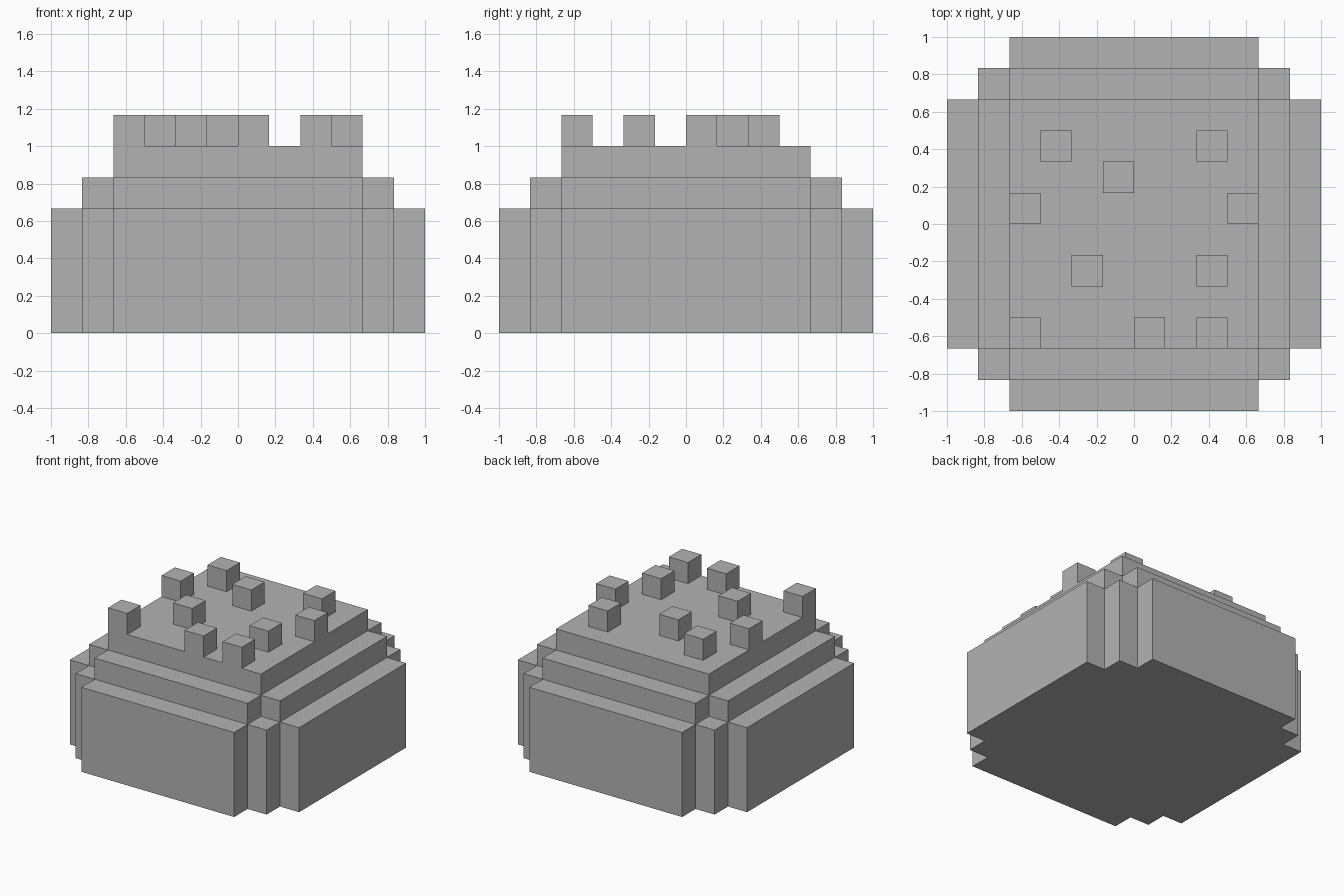
import bpy
import bmesh

cube = bpy.data.objects.get("Cube")
if cube:
    bpy.data.objects.remove(cube, do_unlink=True)

U = 1 / 6  # side of one block

grey = bpy.data.materials.new("plain_grey")
grey.use_nodes = True
colour = (0.45, 0.45, 0.45, 1)
grey.diffuse_color = colour
grey.node_tree.nodes["Principled BSDF"].inputs["Base Color"].default_value = colour


def prism(name, outline, bottom, top):
    """Extrude a counter-clockwise outline, given in blocks, between two heights."""
    bm = bmesh.new()
    face = bm.faces.new([bm.verts.new((x * U, y * U, bottom * U)) for x, y in outline])
    raised = bmesh.ops.extrude_face_region(bm, geom=[face], use_keep_orig=True)
    verts = [g for g in raised["geom"] if isinstance(g, bmesh.types.BMVert)]
    bmesh.ops.translate(bm, verts=verts, vec=(0, 0, (top - bottom) * U))
    bmesh.ops.recalc_face_normals(bm, faces=bm.faces)
    mesh = bpy.data.meshes.new(name)
    bm.to_mesh(mesh)
    bm.free()
    mesh.materials.append(grey)
    obj = bpy.data.objects.new(name, mesh)
    bpy.context.collection.objects.link(obj)
    return obj


def four_corners(corner):
    """Repeat one stepped corner by quarter turns to close the outline."""
    outline = []
    for _ in range(4):
        outline += corner
        corner = [(-y, x) for x, y in corner]
    return outline


# Stepped body, each tier narrower than the one below
prism("base_tier", four_corners([(6, 4), (5, 4), (5, 5), (4, 5), (4, 6)]), 0, 4)
prism("middle_tier", four_corners([(5, 4), (4, 4), (4, 5)]), 4, 5)
prism("top_tier", four_corners([(4, 4)]), 5, 6)

# Small blocks scattered on the top
studs = [(-3, 2), (2, 2), (-1, 1), (-4, 0), (3, 0),
         (-2, -2), (2, -2), (-4, -4), (0, -4), (2, -4)]
for i, (x, y) in enumerate(studs, 1):
    prism(f"top_block_{i}", [(x, y), (x + 1, y), (x + 1, y + 1), (x, y + 1)], 6, 7)
